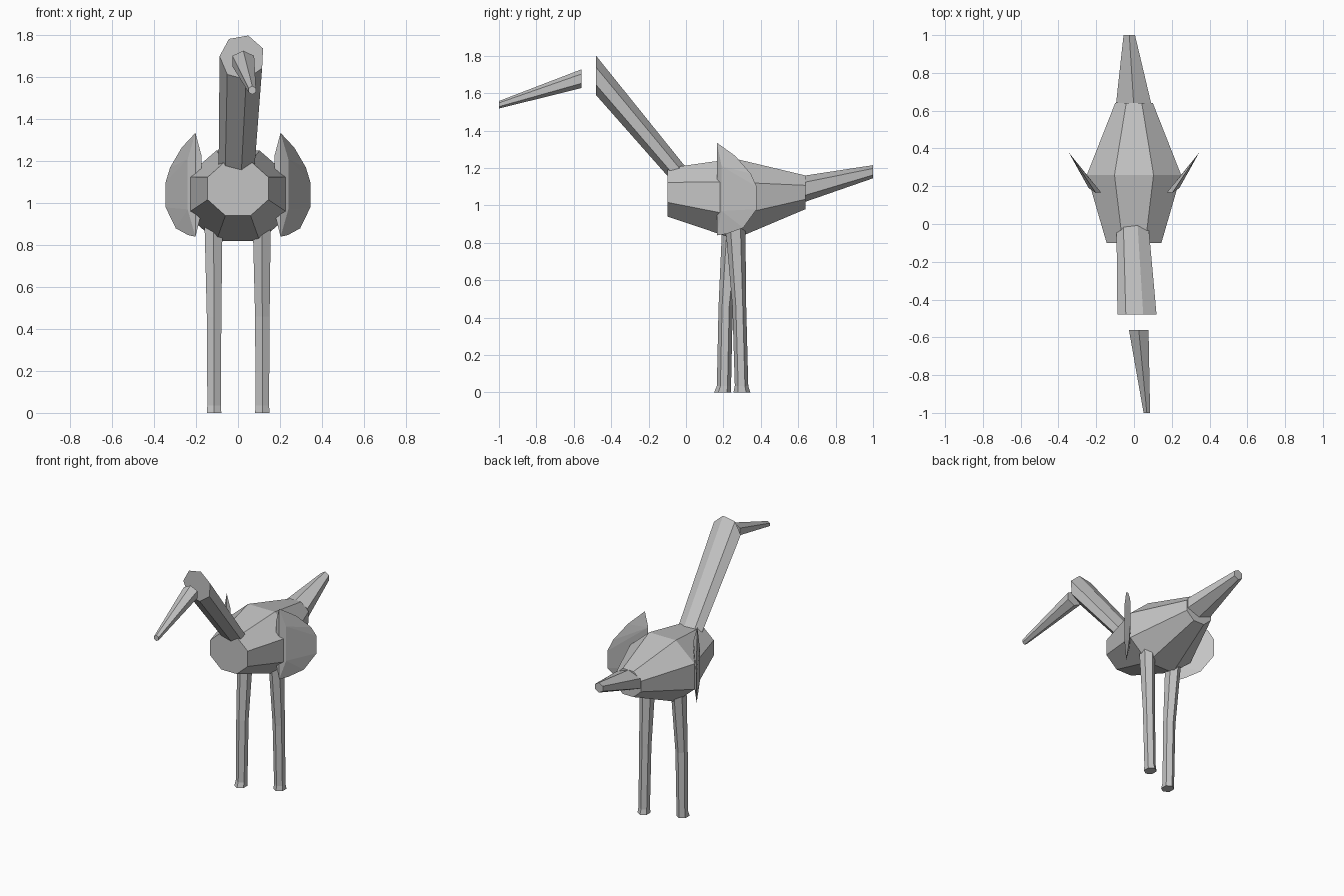
import bpy, bmesh
from math import cos, sin, radians, tau
from mathutils import Vector

cube = bpy.data.objects.get("Cube")
if cube:
    bpy.data.objects.remove(cube)

grey = bpy.data.materials.new("plain_grey")
grey.use_nodes = True
colour = (0.55, 0.55, 0.55, 1)
grey.diffuse_color = colour
grey.node_tree.nodes["Principled BSDF"].inputs["Base Color"].default_value = colour


def finish(name, bm):
    bmesh.ops.recalc_face_normals(bm, faces=bm.faces)
    mesh = bpy.data.meshes.new(name)
    bm.to_mesh(mesh)
    bm.free()
    mesh.materials.append(grey)
    obj = bpy.data.objects.new(name, mesh)
    bpy.context.collection.objects.link(obj)
    return obj


def loft(name, sides, phase, side_axis, rings):
    """Capped tube through rings of (centre, x radius, radius along side_axis)."""
    bm = bmesh.new()
    loops = []
    for centre, rx, rs in rings:
        loop = []
        for i in range(sides):
            a = radians(phase) + tau * i / sides
            offset = Vector((rx * cos(a), 0, 0)) + Vector(side_axis) * rs * sin(a)
            loop.append(bm.verts.new(Vector(centre) + offset))
        loops.append(loop)
    for low, high in zip(loops, loops[1:]):
        for i in range(sides):
            j = (i + 1) % sides
            bm.faces.new((low[i], low[j], high[j], high[i]))
    bm.faces.new(loops[0])
    bm.faces.new(loops[-1])
    return finish(name, bm)


UP, BACK = (0, 0, 1), (0, 1, 0)

# Eight-sided body, widest in the middle
loft("body", 8, 22.5, UP, [
    ((0, -0.10, 1.07), 0.157, 0.14),
    ((0, 0.26, 1.035), 0.27, 0.233),
    ((0, 0.64, 1.07), 0.108, 0.097)])

# Neck with an upright cut end
loft("neck", 7, 23, UP, [
    ((-0.005, 0.0, 1.125), 0.088, 0.081),
    ((0.02, -0.48, 1.695), 0.108, 0.108)])

# Beak floating ahead of the neck, and tail
loft("beak", 6, 30, UP, [
    ((0.025, -0.56, 1.677), 0.06, 0.05),
    ((0.068, -1.0, 1.538), 0.02, 0.02)])
loft("tail", 6, 30, UP, [
    ((-0.002, 0.64, 1.09), 0.107, 0.07),
    ((-0.025, 1.0, 1.18), 0.035, 0.035)])

# Legs, the right one stepping forward
loft("left_leg", 6, 30, BACK, [
    ((0.113, 0.262, 0.93), 0.05, 0.055),
    ((0.116, 0.285, 0.46), 0.04, 0.037),
    ((0.116, 0.297, 0.035), 0.037, 0.036),
    ((0.116, 0.299, 0), 0.04, 0.045)])
loft("right_leg", 6, 30, BACK, [
    ((-0.117, 0.25, 0.93), 0.05, 0.055),
    ((-0.114, 0.212, 0.46), 0.04, 0.038),
    ((-0.114, 0.203, 0.035), 0.037, 0.038),
    ((-0.114, 0.196, 0), 0.04, 0.046)])

# Wings: a rounded thin rim thickened by two ridges at the front
rim = [(0, 1.335), (0.46, 1.265), (0.85, 1.17), (1, 1.10),
       (1, 0.98), (0.66, 0.88), (0.25, 0.848), (0, 0.84)]
ridges = [(0.24, 0.19, 1.21), (0.24, 0.19, 0.97),
          (0.175, 0.168, 1.23), (0.175, 0.168, 0.95)]
for name, side in (("left_wing", 1), ("right_wing", -1)):
    bm = bmesh.new()
    points = [(0.203 + 0.142 * t, 0.165 + 0.213 * t, z) for t, z in rim] + ridges
    for x, y, z in points:
        bm.verts.new((side * x, y, z))
    bmesh.ops.convex_hull(bm, input=bm.verts)
    bmesh.ops.dissolve_limit(bm, angle_limit=radians(3), verts=bm.verts, edges=bm.edges)
    finish(name, bm)
